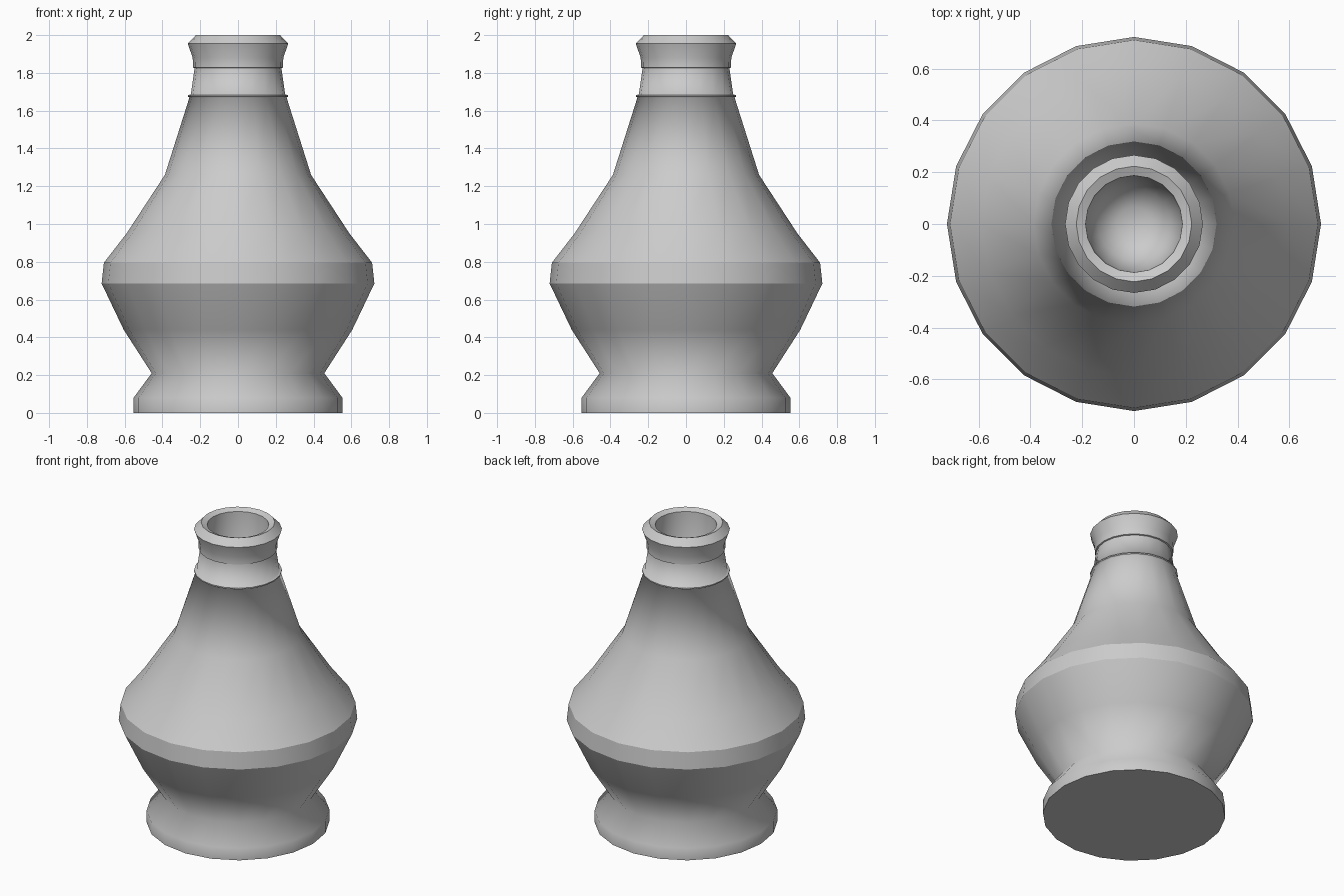
import bpy, bmesh
from math import sin, cos, pi

if "Cube" in bpy.data.objects:
    bpy.data.objects.remove(bpy.data.objects["Cube"])

SIDES = 20

# profile: radius, height, hard edge flag
PROFILE = [
    (0.553, 0.00, 1), (0.553, 0.08, 0), (0.457, 0.21, 0), (0.605, 0.44, 0),   # foot and waist
    (0.722, 0.685, 1), (0.71, 0.795, 1),                                     # belly band
    (0.59, 0.95, 0), (0.387, 1.26, 0), (0.257, 1.67, 0),                      # shoulder
    (0.266, 1.675, 1), (0.266, 1.683, 1), (0.25, 1.685, 0),                   # neck ring
    (0.23, 1.825, 1), (0.238, 1.828, 1), (0.238, 1.84, 0),                    # lip groove
    (0.24, 1.88, 0), (0.266, 1.955, 1), (0.223, 2.00, 1), (0.187, 1.985, 1),  # lip
    (0.182, 1.78, 0), (0.14, 1.67, 0), (0.066, 1.62, 0),                      # inside
]

bm = bmesh.new()
rings = []
for r, z, hard in PROFILE:
    rings.append([bm.verts.new((r * cos(2 * pi * i / SIDES), r * sin(2 * pi * i / SIDES), z))
                  for i in range(SIDES)])

# walls between neighbouring rings
for a, b in zip(rings, rings[1:]):
    for i in range(SIDES):
        j = (i + 1) % SIDES
        bm.faces.new((a[i], a[j], b[j], b[i]))

# base and inner floor
bm.faces.new(rings[0][::-1])
bm.faces.new(rings[-1])

# smooth shading with hard rings
for f in bm.faces:
    f.smooth = True
for ring, (r, z, hard) in zip(rings, PROFILE):
    if hard:
        for i in range(SIDES):
            bm.edges.get((ring[i], ring[(i + 1) % SIDES])).smooth = False

mesh = bpy.data.meshes.new("vase")
bm.to_mesh(mesh)
bm.free()
vase = bpy.data.objects.new("vase", mesh)
bpy.context.collection.objects.link(vase)
